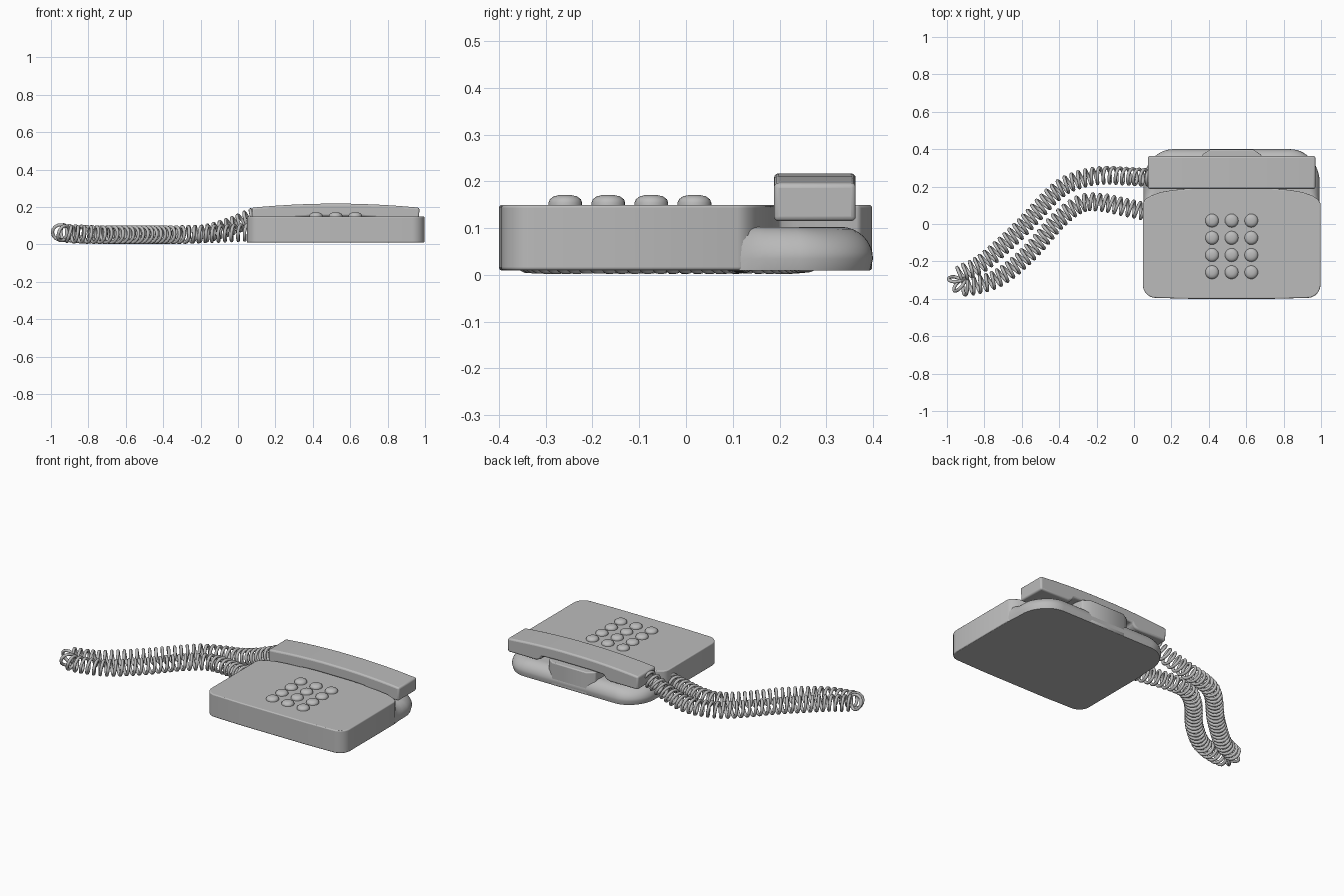
import bpy, bmesh, math
from mathutils import Vector

if "Cube" in bpy.data.objects:
    bpy.data.objects.remove(bpy.data.objects["Cube"])

grey = bpy.data.materials.new("warm_grey_plastic")
grey.diffuse_color = (0.5, 0.5, 0.5, 1)
grey.use_nodes = True
grey.node_tree.nodes["Principled BSDF"].inputs["Base Color"].default_value = grey.diffuse_color
CX = 0.522  # middle of the telephone body


def add(name, bm, bevel=0, segs=3, angle=40):
    bmesh.ops.recalc_face_normals(bm, faces=bm.faces)
    me = bpy.data.meshes.new(name)
    bm.to_mesh(me)
    bm.free()
    ob = bpy.data.objects.new(name, me)
    bpy.context.collection.objects.link(ob)
    me.materials.append(grey)
    bpy.ops.object.select_all(action='DESELECT')
    ob.select_set(True)
    bpy.context.view_layer.objects.active = ob
    if bevel:
        m = ob.modifiers.new("soft_edges", 'BEVEL')
        m.width, m.segments = bevel, segs
        m.limit_method, m.angle_limit = 'ANGLE', math.radians(35)
    bpy.ops.object.shade_smooth_by_angle(angle=math.radians(angle))
    return ob


def loft(rings):
    bm = bmesh.new()
    vs = [[bm.verts.new(p) for p in r] for r in rings]
    n = len(vs[0])
    for a, b in zip(vs, vs[1:]):
        for i in range(n):
            bm.faces.new((a[i], a[(i + 1) % n], b[(i + 1) % n], b[i]))
    bm.faces.new(vs[0][::-1])
    bm.faces.new(vs[-1])
    return bm


def mirrored(half):
    """Right half given as (offset from centre, other axis) -> closed outline."""
    return [(CX + u, v) for u, v in half] + [(CX - u, v) for u, v in reversed(half)]


def corner(cx, cy, rx, ry, a0, a1, n=8):
    return [(cx + rx * math.cos(math.radians(a0 + (a1 - a0) * i / n)),
             cy + ry * math.sin(math.radians(a0 + (a1 - a0) * i / n))) for i in range(n + 1)]


def smooth(t):
    t = max(0, min(1, t))
    return t * t * (3 - 2 * t)


front = [(0.22, -0.4)] + corner(0.405, -0.325, 0.07, 0.07, -85, 0)
W = 0.475

# lower base: rounded over along the back half where the handset rests
base_half = front + [(W, y) for y in (-0.1, 0.08, 0.11, 0.14, 0.17, 0.2)] \
    + corner(W - 0.16, 0.22, 0.16, 0.18, 8, 90, 12) + [(0.15, 0.4)]
base_out = mirrored(base_half)
rings = []
for k in range(10):
    a = math.radians(90 * max(0, k - 1) / 8)
    z = 0.01 if k == 0 else 0.035 + 0.068 * math.sin(a)
    ring = []
    for x, y in base_out:
        ins = 0.004 + (0.006 if k == 0 else 0.07 * (1 - math.cos(a))) * smooth((y - 0.09) / 0.1)
        ring.append((CX + (x - CX) * (1 - ins / W), y * (1 - ins / 0.4) if y < 0.1 else y - (ins - 0.004) * smooth((y - 0.2) / 0.15), z))
    rings.append(ring)
add("lower_base", loft(rings))

# raised keypad deck with the bridge running under the handset to the back
deck_half = front + [(W, 0.11), (0.462, 0.132), (0.43, 0.152), (0.38, 0.17),
                     (0.31, 0.182), (0.23, 0.188), (0.185, 0.2), (0.17, 0.23),
                     (0.168, 0.33), (0.158, 0.37), (0.115, 0.398)]
deck = mirrored(deck_half)
add("keypad_deck", loft([[(x, y, z) for x, y in deck] for z in (0.01, 0.15)]), 0.006)

# arched handset with an ear cup at each end
top = [(u, 0.196 + 0.022 * (1 - (u / 0.448) ** 2)) for u in (0.08, 0.16, 0.24, 0.32, 0.4, 0.448)]
under = [(0.445, 0.115), (0.25, 0.115), (0.225, 0.125), (0.21, 0.146), (0.12, 0.15)]
prof = mirrored(top + under)
add("handset", loft([[(x, y, z) for x, z in prof] for y in (0.188, 0.363)]), 0.01)

# domed keys
for r in range(4):
    for c in range(3):
        kx, ky = 0.417 + 0.105 * c, 0.018 - 0.092 * r
        shape = [(0.036, 0.145), (0.036, 0.155), (0.033, 0.162), (0.025, 0.168), (0.012, 0.171)]
        ks = [[(kx + q * math.cos(t * math.tau / 20), ky + q * math.sin(t * math.tau / 20), z)
               for t in range(20)] for q, z in shape]
        add(f"key_{r}_{c}", loft(ks), angle=60)

# coiled cord: a helix around a smooth path
pts = [Vector(p) for p in [
    (0.09, 0.25, 0.15), (0.04, 0.25, 0.13), (-0.03, 0.255, 0.10), (-0.17, 0.26, 0.06),
    (-0.3, 0.235, 0.053), (-0.42, 0.17, 0.052), (-0.61, -0.03, 0.052), (-0.8, -0.2, 0.054),
    (-0.9, -0.255, 0.06), (-0.948, -0.285, 0.065), (-0.935, -0.325, 0.06), (-0.88, -0.335, 0.054),
    (-0.72, -0.285, 0.052), (-0.56, -0.155, 0.052), (-0.4, 0.025, 0.052), (-0.28, 0.11, 0.053),
    (-0.17, 0.115, 0.056), (-0.05, 0.09, 0.06), (0.07, 0.065, 0.065)]]
path = []
ext = [pts[0] * 2 - pts[1]] + pts + [pts[-1] * 2 - pts[-2]]
for a, b, c, d in zip(ext, ext[1:], ext[2:], ext[3:]):
    for i in range(60):
        t = i / 60
        path.append(0.5 * (2 * b + (c - a) * t + (2 * a - 5 * b + 4 * c - d) * t * t
                           + (3 * b - a - 3 * c + d) * t ** 3))
path.append(pts[-1])
coil, phase, step = [], 0.0, math.tau / 14
PITCH, RAD = 0.036, 0.042
for p, q in zip(path, path[1:]):
    tan = (q - p).normalized()
    side = tan.cross(Vector((0, 0, 1))).normalized()
    up = side.cross(tan)
    d = (q - p).length / PITCH * math.tau
    s = math.ceil(phase / step)
    while s * step < phase + d:
        f = (s * step - phase) / d
        a = s * step
        coil.append(p.lerp(q, f) + RAD * (side * math.cos(a) + up * math.sin(a)))
        s += 1
    phase += d
cu = bpy.data.curves.new("coiled_cord", 'CURVE')
cu.dimensions = '3D'
cu.bevel_depth, cu.bevel_resolution, cu.use_fill_caps = 0.009, 2, True
sp = cu.splines.new('POLY')
sp.points.add(len(coil) - 1)
for v, p in zip(sp.points, coil):
    v.co = (*p, 1)
cu.materials.append(grey)
cord = bpy.data.objects.new("coiled_cord", cu)
bpy.context.collection.objects.link(cord)
bpy.ops.object.select_all(action='DESELECT')
cord.select_set(True)
bpy.context.view_layer.objects.active = cord
bpy.ops.object.convert(target='MESH')
bpy.ops.object.shade_smooth_by_angle(angle=math.radians(70))
